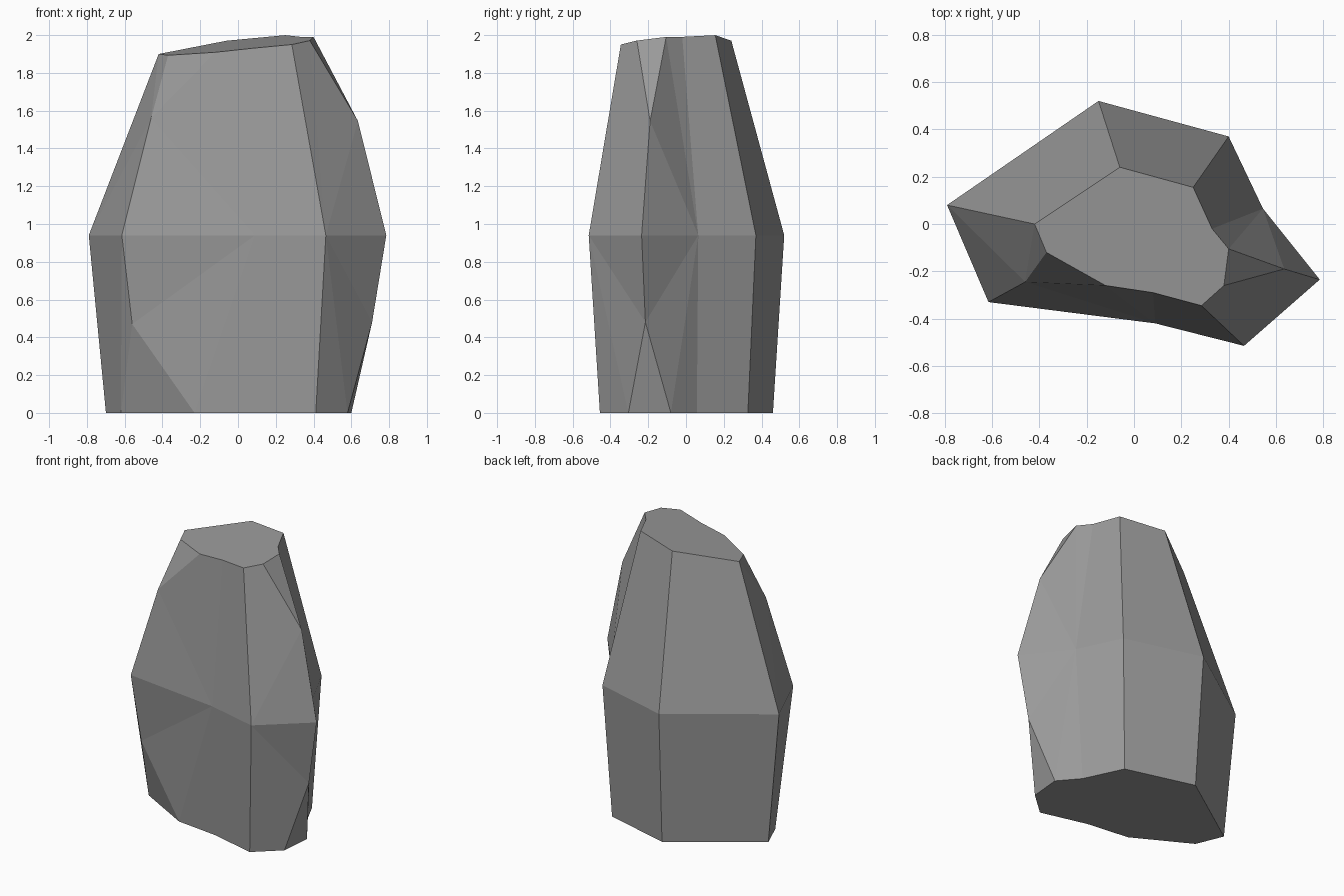
import bpy
import bmesh

cube = bpy.data.objects.get("Cube")
if cube:
    bpy.data.objects.remove(cube, do_unlink=True)

# Plan of the widest ring, going counter-clockwise seen from above
MID_Z = 0.94
BASE_SCALE = 0.885
girth = [(-0.79, 0.08), (-0.615, -0.33), (0.09, -0.42), (0.465, -0.515),
         (0.785, -0.235), (0.545, 0.065), (0.40, 0.37), (-0.15, 0.52)]

# Top ring: one point per plain corner, two where a corner is chipped off
crown = [[(-0.42, 0.0)], [(-0.37, -0.12), (-0.12, -0.26)], [(0.08, -0.29)],
         [(0.285, -0.345)], [(0.38, -0.26), (0.40, -0.105)], [(0.33, -0.02)],
         [(0.25, 0.155)], [(-0.06, 0.24)]]
crown_notch = {1: (-0.46, -0.245, 1.56), 4: (0.635, -0.19, 1.545)}

# Bottom ring: the widest ring shrunk, with the same two corners chipped
foot = [[(x * BASE_SCALE, y * BASE_SCALE)] for x, y in girth]
foot[1] = [(-0.62, -0.12), (-0.23, -0.335)]
foot[4] = [(0.58, -0.305), (0.60, -0.08)]
foot_notch = {1: (-0.56, -0.29, 0.47), 4: (0.71, -0.215, 0.48)}


def slanted_top(x, y):
    return 1.952 + 0.124 * x + 0.1075 * y


def ground(x, y):
    return 0.0


bm = bmesh.new()
mid = [bm.verts.new((x, y, MID_Z)) for x, y in girth]


def build_half(ring, notches, height, pivots):
    """Loft from the widest ring to an end ring, with chipped corners."""
    ends = [[bm.verts.new((x, y, height(x, y))) for x, y in pts] for pts in ring]
    notch = {i: bm.verts.new(p) for i, p in notches.items()}

    def rail(i, side):
        return [mid[i]] + ([notch[i]] if i in notch else []) + [ends[i][side]]

    for i in range(len(mid)):
        j = (i + 1) % len(mid)
        loop = rail(i, -1) + rail(j, 0)[::-1]
        if len(loop) == 4:
            bm.faces.new(loop)
            continue
        k = pivots[i]
        fan = loop[k:] + loop[:k]
        for a, b in zip(fan[1:], fan[2:]):
            bm.faces.new((fan[0], a, b))
    for i, v in notch.items():
        bm.faces.new([v] + ends[i])
    bm.faces.new([v for pts in ends for v in pts])


build_half(crown, crown_notch, slanted_top, {0: 3, 1: 4, 3: 0, 4: 4})
build_half(foot, foot_notch, ground, {0: 4, 1: 4, 3: 0, 4: 4})
bmesh.ops.recalc_face_normals(bm, faces=bm.faces)

mesh = bpy.data.meshes.new("rock")
bm.to_mesh(mesh)
bm.free()
rock = bpy.data.objects.new("rock", mesh)
bpy.context.collection.objects.link(rock)

# Plain grey stone
stone = bpy.data.materials.new("stone_grey")
stone.use_nodes = True
grey = (0.32, 0.32, 0.32, 1.0)
stone.diffuse_color = grey
stone.node_tree.nodes["Principled BSDF"].inputs["Base Color"].default_value = grey
mesh.materials.append(stone)
